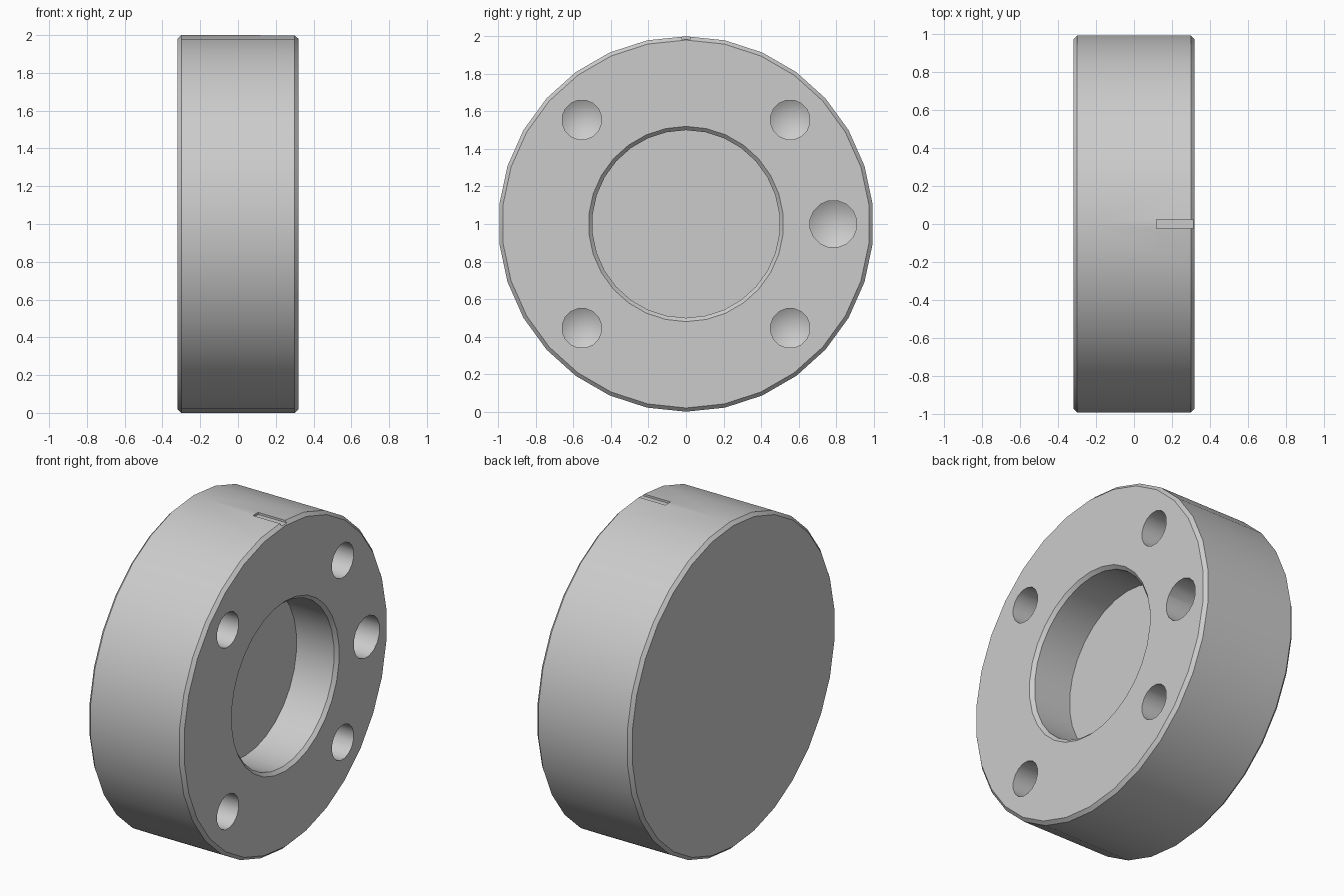
import bpy
import math

if "Cube" in bpy.data.objects:
    bpy.data.objects.remove(bpy.data.objects["Cube"], do_unlink=True)

HALF = 0.32      # half thickness along x
CHAMFER = 0.02
FLOOR_X = 0.047  # bottom of the central bore

steel = bpy.data.materials.new("grey_steel")
steel.use_nodes = True
GREY = (0.6, 0.6, 0.6, 1)
steel.diffuse_color = GREY
steel.node_tree.nodes["Principled BSDF"].inputs["Base Color"].default_value = GREY


def lathe(name, profile, sides, y=0, z=1, phase=0):
    """Spin a closed (x, radius) profile around an axis parallel to x."""
    verts, rings, faces = [], [], []
    for x, r in profile:
        start = len(verts)
        if r == 0:
            verts.append((x, y, z))
            rings.append([start] * sides)
            continue
        for i in range(sides):
            a = math.tau * i / sides + phase
            verts.append((x, y + r * math.sin(a), z + r * math.cos(a)))
        rings.append(list(range(start, start + sides)))
    for a, b in zip(rings, rings[1:]):
        for i in range(sides):
            j = (i + 1) % sides
            face = list(dict.fromkeys((a[i], b[i], b[j], a[j])))
            faces.append(face)
    # Flat caps where the profile does not end on the axis
    if profile[0][1]:
        faces.append(rings[0])
    if profile[-1][1]:
        faces.append(rings[-1][::-1])
    mesh = bpy.data.meshes.new(name)
    mesh.from_pydata(verts, [], faces)
    mesh.materials.append(steel)
    obj = bpy.data.objects.new(name, mesh)
    bpy.context.collection.objects.link(obj)
    return obj


# Disc with chamfered rims and a blind central bore
body = lathe("disc_body", [
    (-HALF, 1 - CHAMFER), (CHAMFER - HALF, 1),
    (HALF - CHAMFER, 1), (HALF, 1 - CHAMFER),
    (HALF, 0.52), (HALF - CHAMFER, 0.5), (FLOOR_X, 0.5)], 30)

# Blind drilled holes with conical ends
cutters = []


def drill(name, radius, y, z, depth):
    bottom = HALF - depth
    tip = bottom - radius * 0.6
    cutters.append(lathe(name, [(tip, 0), (bottom, radius), (HALF + 0.1, radius)],
                         16, y, z, math.pi / 16))


for sy in (-1, 1):
    for sz in (-1, 1):
        drill("bolt_hole_cutter", 0.106, sy * 0.555, 1 + sz * 0.555, 0.3)
drill("large_hole_cutter", 0.126, 0.785, 1, 0.3)

# Shallow index slot on top of the rim
bpy.ops.mesh.primitive_cube_add(size=1, location=(0.32, 0, 2.035))
slot = bpy.context.object
slot.name = "index_slot_cutter"
slot.scale = (0.4, 0.05, 0.1)
slot.data.materials.append(steel)
cutters.append(slot)

bpy.context.view_layer.update()
for cutter in cutters:
    cut = body.modifiers.new(cutter.name, "BOOLEAN")
    cut.operation = "DIFFERENCE"
    cut.solver = "EXACT"
    cut.object = cutter
    bpy.ops.object.select_all(action="DESELECT")
    bpy.context.view_layer.objects.active = body
    body.select_set(True)
    bpy.ops.object.modifier_apply(modifier=cut.name)
    bpy.data.objects.remove(cutter, do_unlink=True)

bpy.ops.object.shade_smooth_by_angle(angle=math.radians(30))
